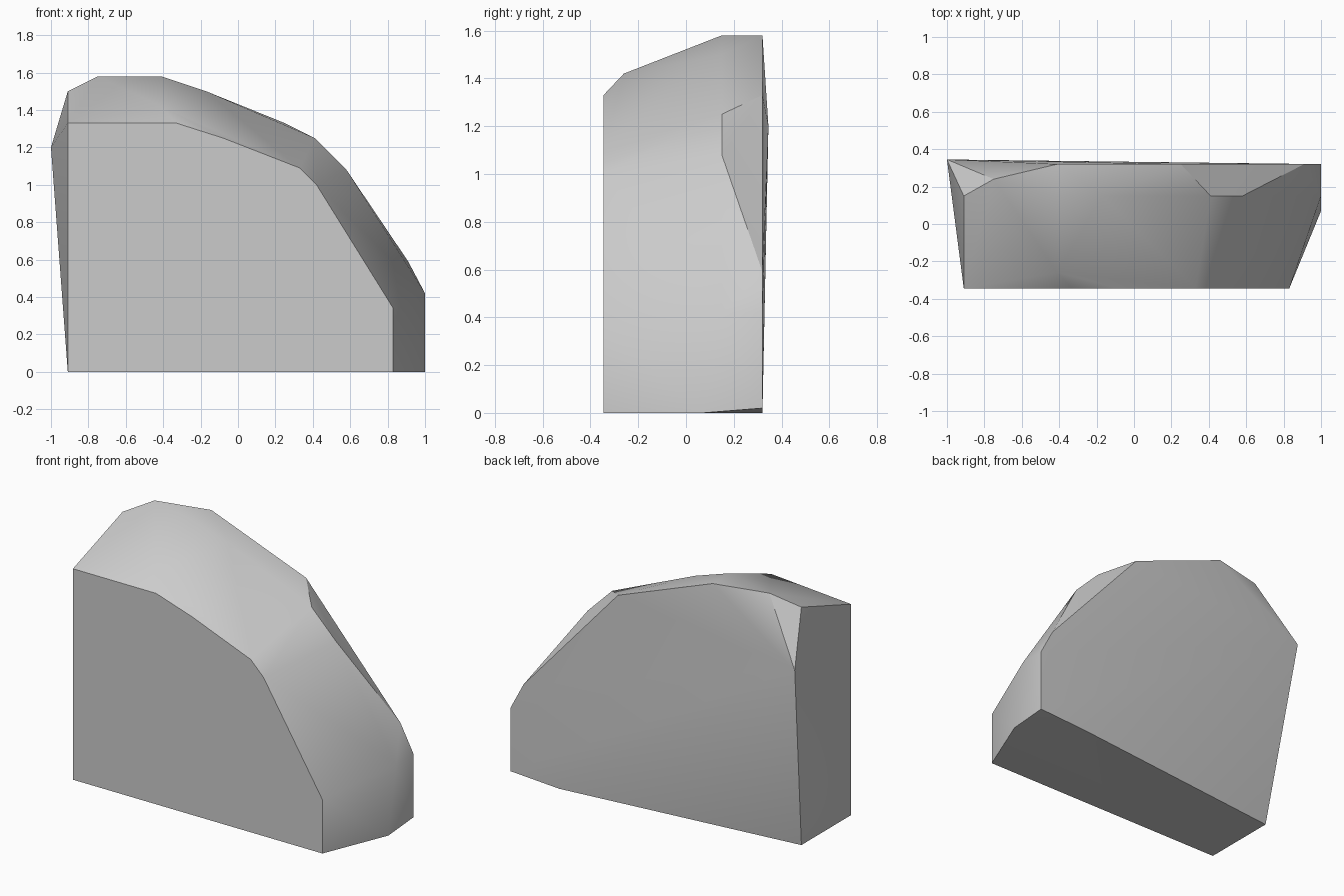
import bpy, bmesh, math

cube = bpy.data.objects.get("Cube")
if cube:
    bpy.data.objects.remove(cube, do_unlink=True)

FRONT, MID, BACK = -0.345, 0.15, 0.32

# Flat front outline (x, z)
front = [(-0.91, 0), (0.83, 0), (0.83, 0.34), (0.42, 1.0), (0.33, 1.09),
         (-0.08, 1.25), (-0.33, 1.33), (-0.91, 1.33)]
# Widest outline behind it (x, z)
middle = [(-0.91, 0), (-0.91, 1.5), (-0.41, 1.58), (-0.17, 1.5),
          (0.41, 1.25), (0.58, 1.08), (1, 0.42)]
# Back outline (x, z)
back = [(0.66, 0), (1, 0.02), (1, 0.42), (0.91, 0.59), (0.25, 1.33), (-0.41, 1.58)]
# Single chipped corners (x, y, z)
corners = [(-1, 0.345, 1.2), (-0.75, 0.24, 1.58), (-0.41, -0.26, 1.42), (1, 0.07, 0)]

points = list(corners)
for outline, y in ((front, FRONT), (middle, MID), (back, BACK)):
    points += [(x, y, z) for x, z in outline]

# Wrap the outlines in one faceted block
bm = bmesh.new()
for p in points:
    bm.verts.new(p)
hull = bmesh.ops.convex_hull(bm, input=bm.verts[:], use_existing_faces=False)
spare = {v for v in hull["geom_interior"] + hull["geom_unused"]
         if isinstance(v, bmesh.types.BMVert)}
bmesh.ops.delete(bm, geom=list(spare), context="VERTS")
bmesh.ops.dissolve_limit(bm, angle_limit=math.radians(0.5),
                         verts=bm.verts[:], edges=bm.edges[:])
bmesh.ops.recalc_face_normals(bm, faces=bm.faces[:])
mesh = bpy.data.meshes.new("rock_block")
bm.to_mesh(mesh)
bm.free()

rock = bpy.data.objects.new("rock_block", mesh)
bpy.context.collection.objects.link(rock)

# Plain stone colour
stone = bpy.data.materials.new("grey_stone")
stone.use_nodes = True
colour = (0.6, 0.6, 0.6, 1)
stone.diffuse_color = colour
stone.node_tree.nodes["Principled BSDF"].inputs["Base Color"].default_value = colour
mesh.materials.append(stone)

# Soft shading across the worn top, crisp main edges
bpy.ops.object.select_all(action="DESELECT")
rock.select_set(True)
bpy.context.view_layer.objects.active = rock
bpy.ops.object.shade_smooth_by_angle(angle=math.radians(30))
